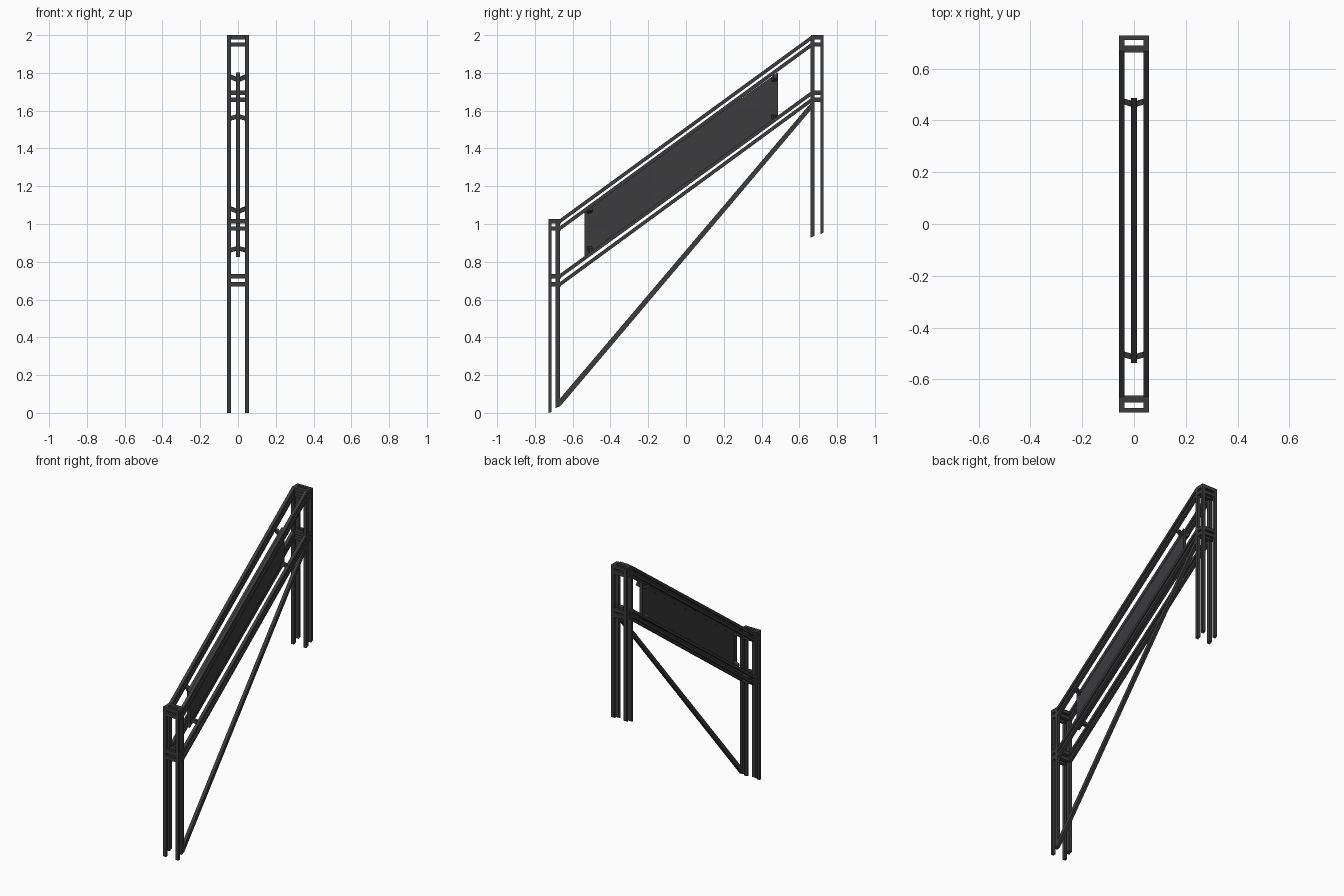
import bpy, bmesh
from mathutils import Vector

if "Cube" in bpy.data.objects:
    bpy.data.objects.remove(bpy.data.objects["Cube"])

mat = bpy.data.materials.new("dark_metal")
mat.diffuse_color = (0.045, 0.045, 0.048, 1)
mat.use_nodes = True
mat.node_tree.nodes["Principled BSDF"].inputs["Base Color"].default_value = mat.diffuse_color


def finish(name, bm):
    bmesh.ops.recalc_face_normals(bm, faces=bm.faces)
    me = bpy.data.meshes.new(name)
    bm.to_mesh(me)
    bm.free()
    me.materials.append(mat)
    ob = bpy.data.objects.new(name, me)
    bpy.context.collection.objects.link(ob)
    return ob


def prism(name, pts, x0, x1):
    """Extrude a side outline of (y, z) points from x0 to x1."""
    bm = bmesh.new()
    f = bm.faces.new([bm.verts.new((x0, y, z)) for y, z in pts])
    new = bmesh.ops.extrude_face_region(bm, geom=[f])["geom"]
    verts = [v for v in new if isinstance(v, bmesh.types.BMVert)]
    bmesh.ops.translate(bm, verts=verts, vec=(x1 - x0, 0, 0))
    return finish(name, bm)


def bar(name, a, b, size):
    """Square bar between two points."""
    a, b = Vector(a), Vector(b)
    d = b - a
    bm = bmesh.new()
    bmesh.ops.create_cube(bm, size=1)
    bmesh.ops.scale(bm, verts=bm.verts, vec=(size, size, d.length))
    rot = d.to_track_quat('Z', 'Y').to_matrix()
    bmesh.ops.rotate(bm, verts=bm.verts, matrix=rot)
    bmesh.ops.translate(bm, verts=bm.verts, vec=(a + b) / 2)
    return finish(name, bm)


XI, XO = 0.036, 0.058       # inner and outer faces of the side tubes
H = 0.023                   # vertical tube height
END, BEND = 0.728, 0.668    # rail ends and bends
levels = [(1.026, 2.0), (0.988, 1.962), (0.735, 1.706), (0.692, 1.67)]
sides = [("left", -XO, -XI), ("right", XI, XO)]

# Sloping rails with level ends, and the cross bars joining left to right
for i, (zf, zb) in enumerate(levels):
    top = [(-END, zf), (-BEND, zf), (BEND, zb), (END, zb)]
    low = [(y, z - H) for y, z in reversed(top)]
    for side, x0, x1 in sides:
        prism(f"rail_{side}_{i}", top + low, x0, x1)
    for s, z, end in ((-1, zf, "front"), (1, zb, "back")):
        for y0, y1, part in ((0.662, 0.69, "inner"), (0.711, END, "outer")):
            a, b = s * y0, s * y1
            prism(f"cross_bar_{end}_{part}_{i}",
                  [(a, z), (b, z), (b, z - H), (a, z - H)], -XI, XI)

# Posts with slanted feet: y0, y1, foot z at y0, foot z at y1, top z
posts = [("front_outer", -END, -0.711, 0.0, 0.004, 1.026),
         ("front_inner", -0.69, -0.666, 0.025, 0.036, 1.02),
         ("back_inner", 0.658, 0.68, 0.927, 0.937, 1.99),
         ("back_outer", 0.711, END, 0.945, 0.955, 2.0)]
for name, y0, y1, f0, f1, zt in posts:
    for side, x0, x1 in sides:
        prism(f"{name}_post_{side}", [(y0, f0), (y1, f1), (y1, zt), (y0, zt)], x0, x1)

# Single diagonal brace on the right side
prism("diagonal_brace", [(-0.682, 0.03), (-0.665, 0.036), (0.662, 1.605),
                         (0.662, 1.642), (-0.682, 0.058)], XI, XO)

# Infill panel: sheared sheet with a raised frame
Y0, Y1, ZB, ZT, SLOPE, W = -0.537, 0.487, 0.825, 1.072, 0.714, 0.03


def sheared(u0, u1, h0, h1):
    s = lambda y, h: (y, h + SLOPE * (y - Y0))
    return [s(u0, h0), s(u1, h0), s(u1, h1), s(u0, h1)]


prism("panel_sheet", sheared(Y0 + W, Y1 - W, ZB + W, ZT - W), -0.009, 0.009)
prism("panel_frame_front", sheared(Y0, Y0 + W, ZB, ZT), -0.011, 0.011)
prism("panel_frame_back", sheared(Y1 - W, Y1, ZB, ZT), -0.011, 0.011)
prism("panel_frame_bottom", sheared(Y0 + W, Y1 - W, ZB, ZB + W), -0.011, 0.011)
prism("panel_frame_top", sheared(Y0 + W, Y1 - W, ZT - W, ZT), -0.011, 0.011)

# Short angled brackets from the panel corners to the rails
for end, y, dy in (("front", -0.515, 0.012), ("back", 0.462, 0.012)):
    base = SLOPE * (y - Y0)
    for part, z, dz in (("upper", ZT - 0.023, 0.018), ("lower", ZB + 0.032, -0.012)):
        for side, s in (("left", -1), ("right", 1)):
            bar(f"bracket_{end}_{part}_{side}", (0, y, base + z),
                (s * 0.042, y + dy, base + z + dz), 0.022)
